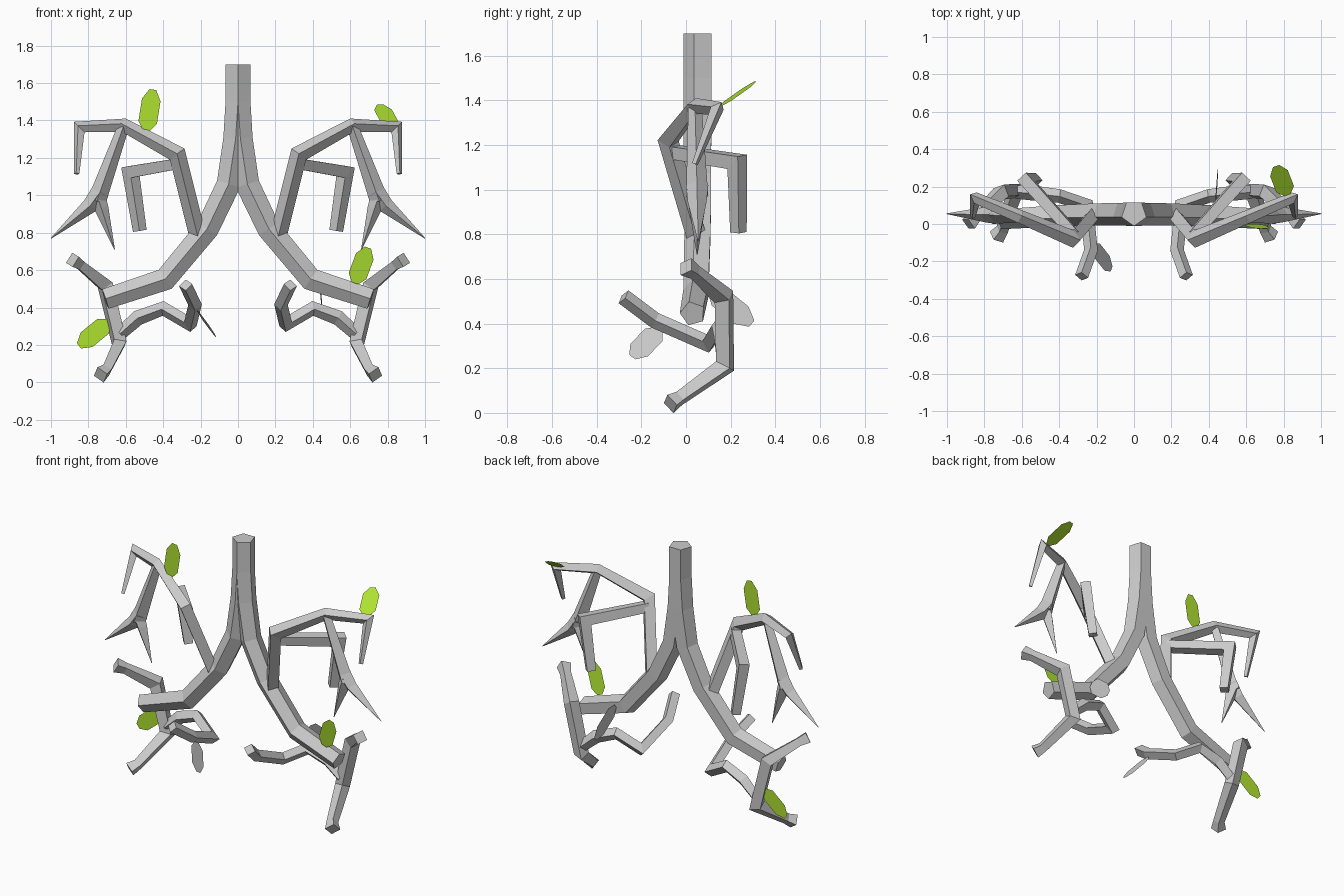
import bpy, bmesh, math
from mathutils import Vector

if "Cube" in bpy.data.objects:
    bpy.data.objects.remove(bpy.data.objects["Cube"])


def add_object(name, bm, mirror=True, mat=None):
    bmesh.ops.recalc_face_normals(bm, faces=bm.faces)
    mesh = bpy.data.meshes.new(name)
    bm.to_mesh(mesh)
    bm.free()
    ob = bpy.data.objects.new(name, mesh)
    bpy.context.collection.objects.link(ob)
    if mat:
        mesh.materials.append(mat)
    if mirror:
        ob.modifiers.new("mirror", "MIRROR")
    return ob


def tube(bm, path, sides=4, turn=0.0):
    """Mitred faceted tube through (x, y, z, radius) points."""
    pts = [Vector(p[:3]) for p in path]
    dirs = [(b - a).normalized() for a, b in zip(pts, pts[1:])]
    d = dirs[0]
    u = Vector((0, -1, 0))
    if abs(d.y) > 0.9:
        u = Vector((0, 0, 1))
    u = (u - d * u.dot(d)).normalized()
    v = d.cross(u)
    angles = [turn + 2 * math.pi * i / sides for i in range(sides)]
    offs = [(u * math.cos(a) + v * math.sin(a)) * path[0][3] for a in angles]
    rings = []
    for i, p in enumerate(pts):
        if i:
            n = dirs[i - 1] + dirs[min(i, len(dirs) - 1)]
            k = path[i][3] / path[i - 1][3]
            e = dirs[i - 1]
            offs = [(o - e * (o.dot(n) / e.dot(n))) * k for o in offs]
        rings.append([bm.verts.new(p + o) for o in offs])
    for a, b in zip(rings, rings[1:]):
        for i in range(sides):
            j = (i + 1) % sides
            bm.faces.new((a[i], a[j], b[j], b[i]))
    bm.faces.new(rings[0][::-1])
    bm.faces.new(rings[-1])


# Pentagonal trunk, split down the middle into two main limbs
bm = bmesh.new()
tube(bm, [(0, .058, 1.7, .07), (0, .058, 1.5, .07), (.013, .058, 1.3, .069),
          (.05, .058, 1.06, .067), (.165, .058, .82, .065),
          (.39, .05, .55, .062), (.71, .03, .445, .058)], sides=5)
bmesh.ops.bisect_plane(bm, geom=bm.verts[:] + bm.edges[:] + bm.faces[:],
                       plane_co=(0, 0, 0), plane_no=(1, 0, 0), clear_inner=True)
add_object("trunk", bm)

# Branches on each side
Q = math.pi / 4
branches = {
    "upper_branch": [(.215, .05, .78, .045), (.325, -.08, 1.22, .045),
                     (.61, .04, 1.375, .036), (.848, .14, 1.365, .03),
                     (.862, .04, 1.115, .014)],
    "rear_branch": [(.315, -.06, 1.17, .04), (.575, .23, 1.125, .045),
                    (.525, .235, .81, .037)],
    "fork_stem": [(.61, .04, 1.375, .03), (.755, .05, .97, .05)],
    "fork_outer_tip": [(.735, .05, 1.02, .05), (.79, .05, .945, .042), (1.0, .055, .77, .002)],
    "fork_inner_tip": [(.755, .05, 1.0, .045), (.73, .05, .93, .038), (.66, .05, .71, .002)],
    "lower_branch": [(.885, .0, .655, .045), (.845, .04, .63, .034),
                     (.71, .17, .52, .047), (.635, .175, .21, .045),
                     (.705, -.03, .065, .035), (.735, -.07, .04, .046)],
    "curled_branch": [(.63, .17, .26, .035), (.535, .165, .345, .04),
                      (.40, .15, .395, .036), (.255, .1, .31, .036),
                      (.23, -.14, .415, .036), (.28, -.28, .52, .036)],
}
for name, path in branches.items():
    bm = bmesh.new()
    tube(bm, path, turn=Q if name in ("rear_branch", "lower_branch") else 0)
    add_object(name, bm)

# Flat hexagonal leaves: base, tip, side direction
green = bpy.data.materials.new("leaf_green")
green.diffuse_color = (.42, .75, .03, 1)
green.use_nodes = True
green.node_tree.nodes["Principled BSDF"].inputs["Base Color"].default_value = green.diffuse_color


def leaf(name, base, tip, side, mat=None):
    base, tip = Vector(base), Vector(tip)
    axis = tip - base
    n = axis.normalized()
    s = Vector(side)
    s = (s - n * s.dot(n)).normalized()
    outline = [(0, -.018), (.2, -.05), (.75, -.05), (1, -.018),
               (1, .018), (.75, .05), (.2, .05), (0, .018)]
    bm = bmesh.new()
    bm.faces.new([bm.verts.new(base + axis * t + s * w) for t, w in outline])
    add_object(name, bm, False, mat)


leaf("leaf_upper_left", (-.49, -.005, 1.345), (-.455, -.005, 1.565), (1, 0, 0), green)
leaf("leaf_upper_right", (.82, .155, 1.375), (.76, .31, 1.485), (1, .3, 0), green)
leaf("leaf_lower_right", (.625, .0, .53), (.695, -.025, .72), (1, 0, 0), green)
leaf("leaf_lower_left", (-.69, .175, .325), (-.85, .18, .195), (0, 0, 1), green)
leaf("bare_leaf_left", (-.215, -.12, .375), (-.12, -.24, .25), (.3, .8, -.6))
leaf("bare_leaf_right", (.435, .11, .55), (.45, .295, .4), (0, 1, 1))
